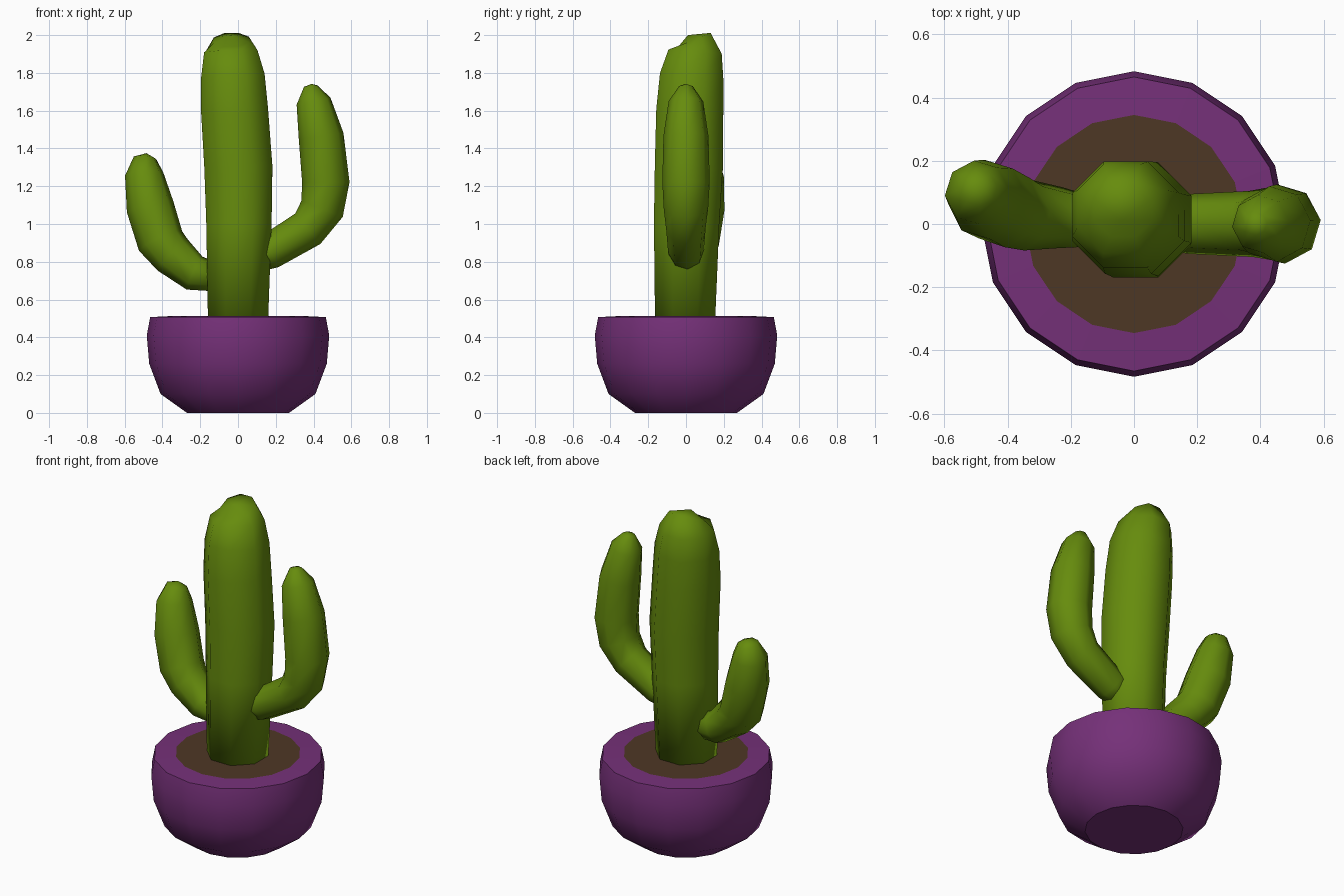
import bpy
import bmesh
import math
from mathutils import Vector

default_cube = bpy.data.objects.get("Cube")
if default_cube:
    bpy.data.objects.remove(default_cube, do_unlink=True)


def make_material(name, rgb):
    mat = bpy.data.materials.new(name)
    mat.use_nodes = True
    colour = (*rgb, 1.0)
    mat.diffuse_color = colour
    bsdf = next(n for n in mat.node_tree.nodes if n.type == "BSDF_PRINCIPLED")
    bsdf.inputs["Base Color"].default_value = colour
    bsdf.inputs["Roughness"].default_value = 0.8
    return mat


green = make_material("cactus green", (0.133, 0.262, 0.004))
purple = make_material("pot purple", (0.178, 0.03, 0.19))
brown = make_material("soil brown", (0.076, 0.038, 0.018))


def finish(bm, name, mat, flat_level=2.0):
    """Smooth all faces except those facing nearly straight up or down."""
    bmesh.ops.recalc_face_normals(bm, faces=bm.faces)
    for face in bm.faces:
        face.smooth = abs(face.normal.z) < flat_level
    mesh = bpy.data.meshes.new(name)
    bm.to_mesh(mesh)
    bm.free()
    mesh.materials.append(mat)
    obj = bpy.data.objects.new(name, mesh)
    bpy.context.collection.objects.link(obj)
    return obj


def bridge(bm, rings):
    for low, high in zip(rings, rings[1:]):
        n = len(low)
        for i in range(n):
            j = (i + 1) % n
            bm.faces.new((low[i], low[j], high[j], high[i]))


def lathe(name, profile, sides, mat):
    """Turned part with a flat base, open at the last profile point."""
    bm = bmesh.new()
    rings = []
    for r, z in profile:
        angles = [math.tau * i / sides for i in range(sides)]
        rings.append([bm.verts.new((r * math.cos(a), r * math.sin(a), z)) for a in angles])
    bridge(bm, rings)
    bm.faces.new(rings[0])
    return finish(bm, name, mat, 0.9)


def stem(name, path, tip, mat, sides=8, phase=0.0):
    """Tube through (x, y, z, radius) stations, closed by a blunt tip."""
    bm = bmesh.new()
    points = [Vector(p[:3]) for p in path]
    ends = points + [Vector(tip)]
    rings = []
    for k, (centre, station) in enumerate(zip(points, path)):
        tangent = (ends[k + 1] - ends[max(k - 1, 0)]).normalized()
        depth = Vector((0, 1, 0))
        depth = (depth - tangent * depth.dot(tangent)).normalized()
        across = depth.cross(tangent)
        ring = []
        for i in range(sides):
            a = phase + math.tau * i / sides
            ring.append(bm.verts.new(
                centre + station[3] * (across * math.cos(a) + depth * math.sin(a))))
        rings.append(ring)
    bridge(bm, rings)
    bm.faces.new(rings[0])
    apex = bm.verts.new(tip)
    for i in range(sides):
        bm.faces.new((rings[-1][i], rings[-1][(i + 1) % sides], apex))
    return finish(bm, name, mat)


# Rounded pot with a flat rim
lathe("pot", [(0.27, 0), (0.41, 0.1), (0.47, 0.26), (0.483, 0.41),
              (0.465, 0.507), (0.345, 0.513)], 16, purple)

# Soil filling the pot to the rim
bm = bmesh.new()
bmesh.ops.create_circle(bm, cap_ends=True, segments=16, radius=0.345)
bmesh.ops.translate(bm, verts=bm.verts, vec=(0, 0, 0.513))
finish(bm, "soil", brown, 0.9)

# Thick trunk
stem("cactus_trunk", [
    (0, -0.005, 0.48, 0.172), (0.005, 0.003, 1.0, 0.187),
    (0.002, 0.015, 1.3, 0.195), (-0.018, 0.02, 1.6, 0.192),
    (-0.027, 0.03, 1.78, 0.182), (-0.038, 0.048, 1.91, 0.153),
    (-0.035, 0.045, 1.975, 0.1)],
    (-0.04, 0.01, 2.0), green, phase=math.pi / 8)

# Taller arm
stem("left_arm", [
    (0.08, 0, 0.82, 0.08), (0.17, 0, 0.855, 0.095), (0.37, 0, 0.975, 0.105),
    (0.445, 0, 1.08, 0.118), (0.465, 0, 1.22, 0.126),
    (0.44, 0, 1.465, 0.12), (0.4, 0, 1.65, 0.092), (0.385, 0, 1.73, 0.036)],
    (0.39, 0, 1.742), green, phase=0.1)

# Shorter arm, leaning to the back
stem("right_arm", [
    (-0.08, 0, 0.71, 0.07), (-0.23, 0.02, 0.74, 0.097),
    (-0.345, 0.03, 0.835, 0.115), (-0.41, 0.05, 0.91, 0.126),
    (-0.465, 0.078, 1.09, 0.127), (-0.497, 0.1, 1.265, 0.102),
    (-0.492, 0.115, 1.35, 0.06)],
    (-0.485, 0.12, 1.375), green, phase=0.1)
